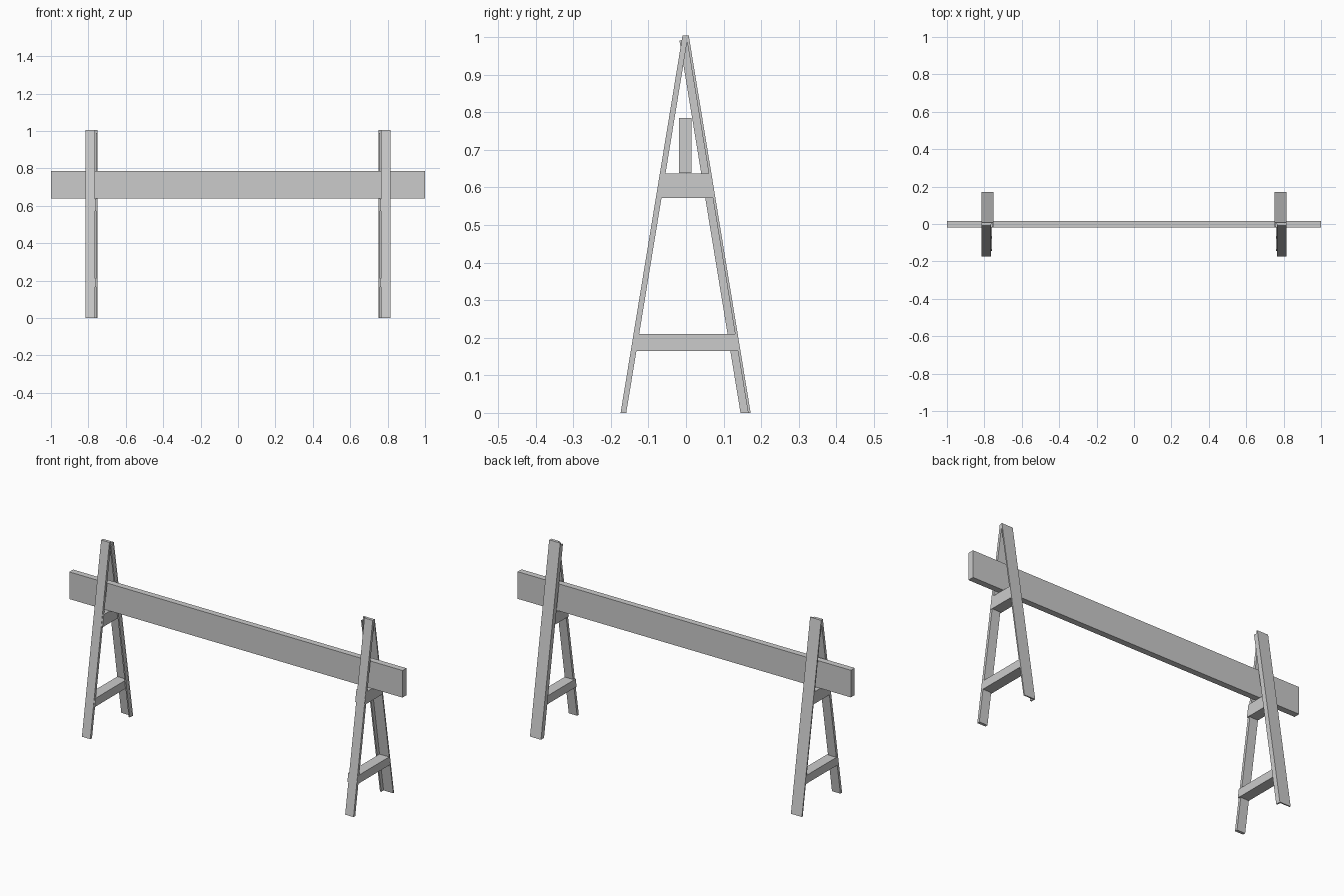
import bpy

if "Cube" in bpy.data.objects:
    bpy.data.objects.remove(bpy.data.objects["Cube"])


def prism(name, profile, x0, x1, side=1):
    """Extrude a (y, z) outline from x0 to x1; side=-1 mirrors it across x=0."""
    n = len(profile)
    verts = [(side * x, y, z) for x in (x0, x1) for y, z in profile]
    faces = [tuple(range(n)), tuple(range(2 * n - 1, n - 1, -1))]
    faces += [(i, i + n, (i + 1) % n + n, (i + 1) % n) for i in range(n)]
    me = bpy.data.meshes.new(name)
    me.from_pydata(verts, [], faces)
    import bmesh
    bm = bmesh.new()
    bm.from_mesh(me)
    bmesh.ops.recalc_face_normals(bm, faces=bm.faces)
    bm.to_mesh(me)
    bm.free()
    ob = bpy.data.objects.new(name, me)
    bpy.context.collection.objects.link(ob)
    return ob


SLOPE = 0.164


def front(z):
    return -0.174 + SLOPE * z


def back(z):
    return 0.172 - SLOPE * z


def slanted(edge, inner, outer, z0, z1):
    """Outline of a leaning strip between two offsets from a leg's outer edge."""
    return [(edge(z0) + inner, z0), (edge(z0) + outer, z0),
            (edge(z1) + outer, z1), (edge(z1) + inner, z1)]


# Barrier board resting on the upper braces
prism("barrier_board", [(-0.018, 0.638), (0.015, 0.638), (0.015, 0.785), (-0.018, 0.785)], -1, 1)

for side, label in ((-1, "left"), (1, "right")):
    # Flat front leg
    prism(label + "_front_leg", slanted(front, 0, 0.015, 0, 1.004), 0.765, 0.815, side)
    # Angle-section back leg: outer plate plus inward flange
    prism(label + "_back_leg_plate", slanted(back, -0.007, 0, 0, 1.004), 0.75, 0.816, side)
    prism(label + "_back_leg_flange", slanted(back, -0.027, -0.006, 0, 0.99), 0.7505, 0.758, side)
    # Cross braces cut to the lean of the legs
    for part, z0, z1 in (("upper_brace", 0.572, 0.637), ("lower_brace", 0.165, 0.21)):
        prism(label + "_" + part,
              [(front(z0) + 0.002, z0), (back(z0) - 0.006, z0),
               (back(z1) - 0.006, z1), (front(z1) + 0.002, z1)], 0.758, 0.8155, side)
